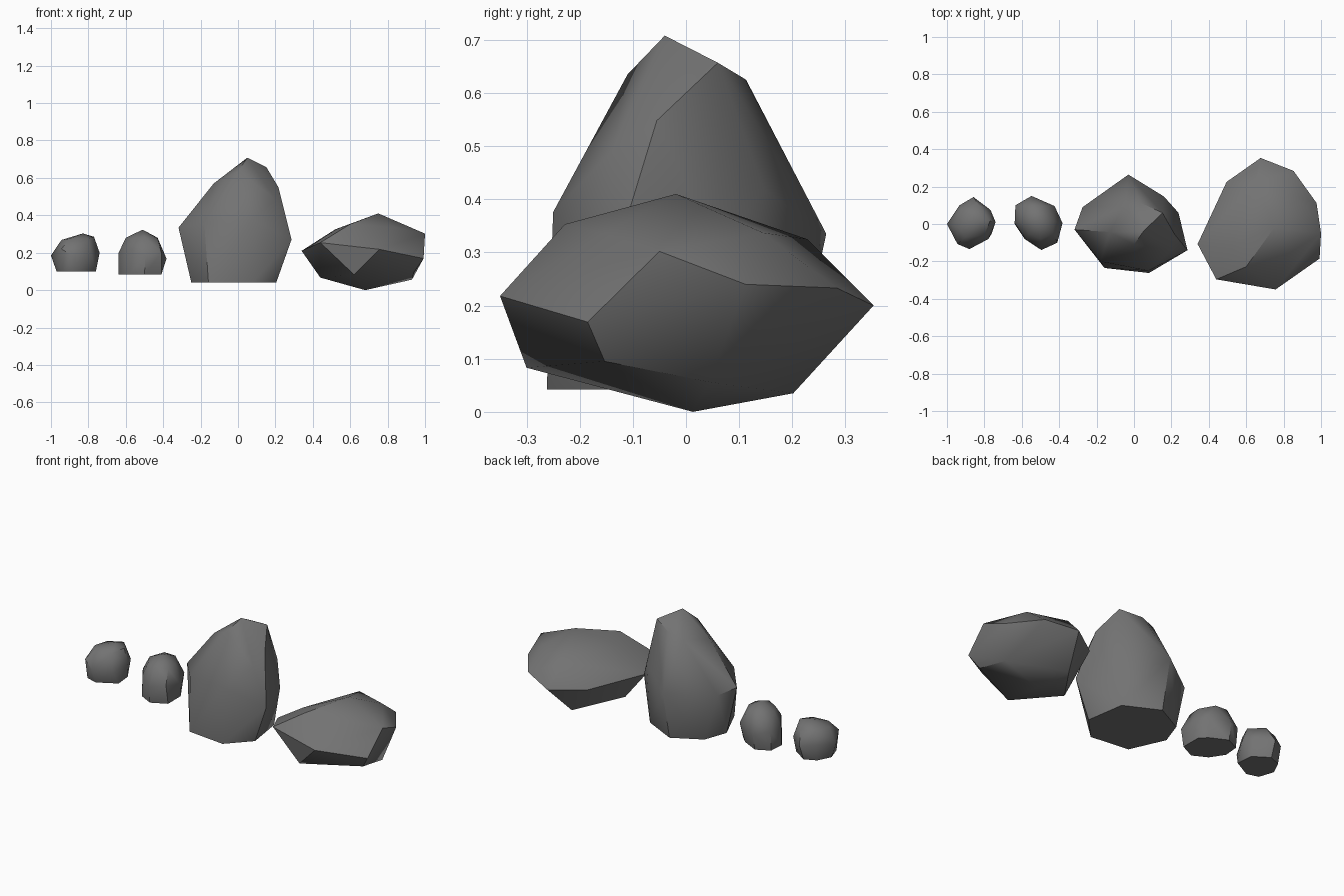
import bpy, bmesh, math

stone = bpy.data.materials.new("dark_stone")
stone.diffuse_color = (0.17, 0.17, 0.17, 1)


def rock(name, points, crease=42):
    """Faceted stone: the convex hull of a few corner points."""
    bm = bmesh.new()
    for p in points:
        bm.verts.new(p)
    bmesh.ops.convex_hull(bm, input=bm.verts[:])
    loose = [v for v in bm.verts if not v.link_faces]
    bmesh.ops.delete(bm, geom=loose, context='VERTS')
    bmesh.ops.recalc_face_normals(bm, faces=bm.faces[:])
    mesh = bpy.data.meshes.new(name)
    bm.to_mesh(mesh)
    bm.free()
    mesh.materials.append(stone)
    obj = bpy.data.objects.new(name, mesh)
    bpy.context.collection.objects.link(obj)
    bpy.ops.object.select_all(action='DESELECT')
    obj.select_set(True)
    bpy.context.view_layer.objects.active = obj
    bpy.ops.object.shade_smooth_by_angle(angle=math.radians(crease))
    return obj


def ring(z, *xy):
    """Corner points sharing one height."""
    return [(x, y, z) for x, y in xy]


# Tall standing stone: flat base, wide waist, pointed crown
rock("tall_stone",
     ring(0.042, (-0.25, -0.03), (-0.158, -0.235), (0.08, -0.262),
          (0.205, -0.13), (0.17, 0.10), (-0.03, 0.20), (-0.2, 0.11))
     + [(-0.318, -0.03, 0.334), (-0.18, -0.2, 0.355), (0.078, -0.25, 0.376),
        (0.286, -0.14, 0.27), (0.238, 0.06, 0.3), (0.16, 0.147, 0.418),
        (-0.03, 0.264, 0.335), (-0.275, 0.09, 0.32)]
     + [(0.2, -0.14, 0.49), (0.217, -0.055, 0.548), (-0.13, -0.043, 0.57),
        (0.0, -0.11, 0.635), (-0.05, 0.10, 0.6), (0.035, 0.113, 0.625),
        (0.152, 0.06, 0.657), (0.05, -0.04, 0.708)], 36)

# Broad low boulder: belly, rim and shallow top
rock("flat_boulder",
     [(0.68, 0.013, 0.0), (0.44, -0.05, 0.067), (0.62, -0.3, 0.083),
      (0.94, -0.153, 0.095), (0.93, 0.045, 0.056), (0.62, 0.202, 0.035)]
     + [(0.34, -0.107, 0.21), (0.44, -0.296, 0.254), (0.757, -0.35, 0.218),
        (0.992, -0.185, 0.169), (1.0, -0.05, 0.302), (0.976, 0.112, 0.24),
        (0.853, 0.284, 0.233), (0.677, 0.353, 0.2), (0.495, 0.225, 0.2)]
     + [(0.52, -0.12, 0.325), (0.6, -0.228, 0.353), (0.83, -0.155, 0.335),
        (0.89, -0.175, 0.268), (0.864, 0.145, 0.337), (0.65, 0.228, 0.325),
        (0.75, -0.019, 0.41)], 36)

# Rounded pebble at the far left
rock("round_pebble",
     ring(0.1, (-0.97, 0.0), (-0.94, -0.09), (-0.87, -0.11),
          (-0.76, -0.05), (-0.77, 0.05), (-0.86, 0.11), (-0.93, 0.08))
     + [(-1.0, 0.0, 0.185), (-0.944, -0.107, 0.22), (-0.88, -0.134, 0.18),
        (-0.778, -0.08, 0.17), (-0.74, 0.01, 0.2), (-0.767, 0.075, 0.2),
        (-0.858, 0.144, 0.19), (-0.933, 0.1, 0.2)]
     + [(-0.944, -0.016, 0.268), (-0.9, -0.07, 0.275), (-0.8, -0.06, 0.275),
        (-0.77, 0.016, 0.285), (-0.83, 0.1, 0.275), (-0.92, 0.07, 0.268),
        (-0.83, 0.02, 0.303)])

# Domed pebble beside it
rock("domed_pebble",
     ring(0.083, (-0.638, 0.0), (-0.585, -0.08), (-0.5, -0.125),
          (-0.41, -0.08), (-0.41, 0.04), (-0.45, 0.08), (-0.55, 0.13),
          (-0.63, 0.09))
     + [(-0.638, 0.005, 0.2), (-0.575, -0.085, 0.22), (-0.495, -0.139, 0.18),
        (-0.41, -0.1, 0.2), (-0.382, 0.005, 0.168), (-0.425, 0.096, 0.2),
        (-0.548, 0.15, 0.18), (-0.634, 0.1, 0.2)]
     + [(-0.6, 0.016, 0.28), (-0.565, -0.05, 0.275), (-0.5, -0.08, 0.285),
        (-0.43, -0.05, 0.275), (-0.43, 0.016, 0.28), (-0.485, 0.096, 0.285),
        (-0.56, 0.1, 0.285), (-0.51, 0.01, 0.323)])
